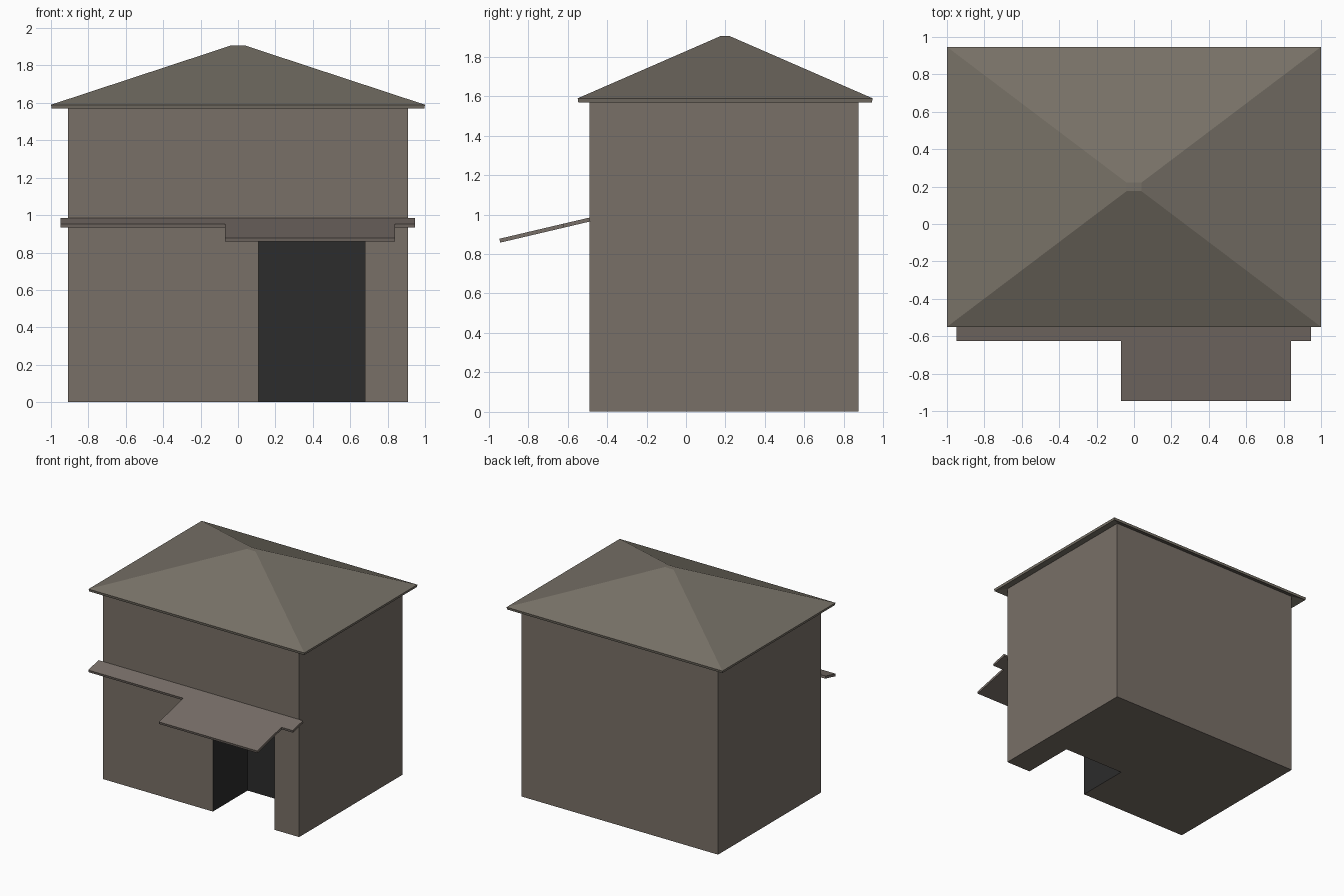
import bpy, bmesh

if "Cube" in bpy.data.objects:
    bpy.data.objects.remove(bpy.data.objects["Cube"])


def material(name, rgb):
    m = bpy.data.materials.new(name)
    m.diffuse_color = (*rgb, 1)
    m.use_nodes = True
    m.node_tree.nodes["Principled BSDF"].inputs["Base Color"].default_value = m.diffuse_color
    return m


wall_mat = material("wall_brown", (0.19, 0.16, 0.135))
roof_mat = material("roof_brown", (0.185, 0.165, 0.135))
canopy_mat = material("canopy_brown", (0.19, 0.16, 0.14))
dark_mat = material("doorway_dark", (0.025, 0.025, 0.025))


def mesh_object(name, verts, faces, mat):
    mesh = bpy.data.meshes.new(name)
    mesh.from_pydata(verts, [], faces)
    mesh.materials.append(mat)
    ob = bpy.data.objects.new(name, mesh)
    bpy.context.collection.objects.link(ob)
    return ob


def box(name, x, y, z, mat):
    bpy.ops.mesh.primitive_cube_add(
        size=1, location=[sum(r) / 2 for r in (x, y, z)])
    ob = bpy.context.object
    ob.name = name
    ob.scale = [r[1] - r[0] for r in (x, y, z)]
    bpy.ops.object.transform_apply(location=True, rotation=False, scale=True)
    ob.data.materials.append(mat)
    return ob


def thicken(ob, thickness):
    mod = ob.modifiers.new("thickness", 'SOLIDIFY')
    mod.thickness = thickness
    mod.offset = -1
    mod.use_even_offset = True


# House body with a doorway recess cut through the front
body = box("house_body", (-0.91, 0.91), (-0.49, 0.875), (0, 1.605), wall_mat)
cutter = box("doorway_cutter", (0.11, 0.68), (-0.7, -0.03), (-0.2, 0.9), wall_mat)
mod = body.modifiers.new("doorway", 'BOOLEAN')
mod.operation = 'DIFFERENCE'
mod.solver = 'EXACT'
mod.object = cutter
bpy.context.view_layer.objects.active = body
bpy.ops.object.modifier_apply(modifier=mod.name)
bpy.data.objects.remove(cutter)

# Dark lining: the recess faces are the ones not lying on the outer box
body.data.materials.append(dark_mat)
for p in body.data.polygons:
    c, n = p.center, p.normal
    outer = (abs(c.x) > 0.9 or c.y < -0.48 or c.y > 0.86 or abs(n.z) > 0.9 and
             (c.z < 0.01 or c.z > 1.6))
    p.material_index = 0 if outer else 1

# Hipped roof shell with a tiny flat top
def ring(x, y, z, cy=0.1985):
    return [(sx * x, cy + sy * y, z)
            for sx, sy in ((-1, -1), (1, -1), (1, 1), (-1, 1))]

slopes = [(i, (i + 1) % 4, 4 + (i + 1) % 4, 4 + i) for i in range(4)]
roof = mesh_object("hipped_roof",
                   ring(1.0, 0.7485, 1.59) + ring(0.04, 0.023, 1.906),
                   slopes + [(4, 5, 6, 7)], roof_mat)
thicken(roof, 0.02)

# Sloping canopy: narrow strip with a deeper porch over the doorway
plan = [(-0.95, -0.49), (-0.95, -0.625), (-0.07, -0.625), (-0.07, -0.947),
        (0.84, -0.947), (0.84, -0.625), (0.945, -0.625), (0.945, -0.49)]
canopy = mesh_object("door_canopy",
                     [(x, y, 0.985 + 0.235 * (y + 0.49)) for x, y in plan],
                     [tuple(range(len(plan)))], canopy_mat)
thicken(canopy, 0.02)
